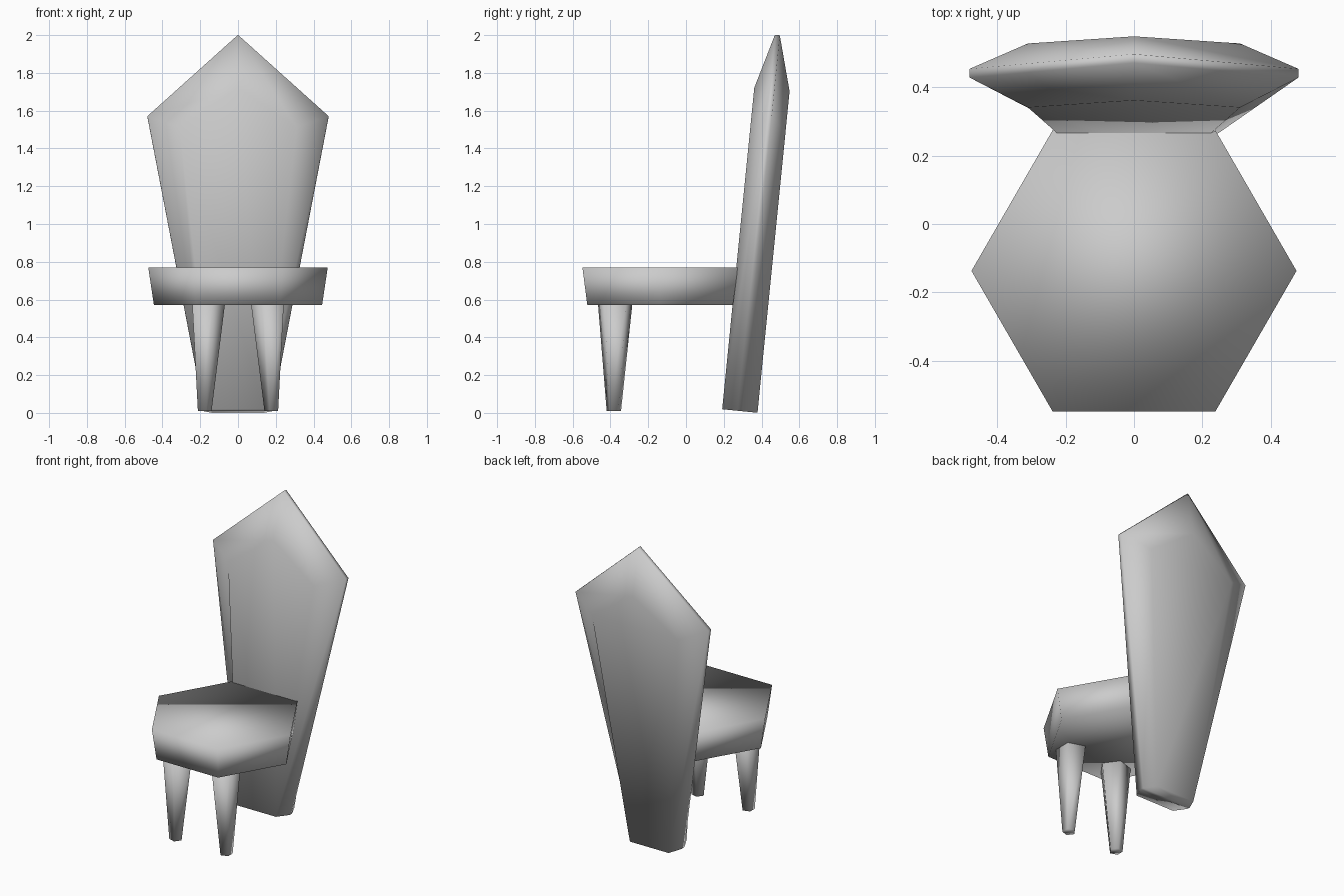
import bpy, bmesh
from math import cos, sin, radians, pi
from mathutils import Matrix, Vector

cube = bpy.data.objects.get("Cube")
if cube:
    bpy.data.objects.remove(cube, do_unlink=True)

grey = bpy.data.materials.new("plain_grey")
grey.use_nodes = True
COLOUR = (0.6, 0.6, 0.6, 1)
grey.diffuse_color = COLOUR
grey.node_tree.nodes["Principled BSDF"].inputs["Base Color"].default_value = COLOUR


def loft(name, rings):
    """Join equal rings of points into one closed, smooth-shaded solid."""
    bm = bmesh.new()
    loops = [[bm.verts.new(p) for p in ring] for ring in rings]
    n = len(loops[0])
    for a, b in zip(loops, loops[1:]):
        for i in range(n):
            j = (i + 1) % n
            bm.faces.new((a[i], a[j], b[j], b[i]))
    bm.faces.new(loops[0])
    bm.faces.new(loops[-1])
    bmesh.ops.recalc_face_normals(bm, faces=bm.faces)
    for f in bm.faces:
        f.smooth = True
    mesh = bpy.data.meshes.new(name)
    bm.to_mesh(mesh)
    bm.free()
    mesh.materials.append(grey)
    obj = bpy.data.objects.new(name, mesh)
    bpy.context.collection.objects.link(obj)
    return obj


def polygon(sides, radius, centre, start=0.0):
    x, y, z = centre
    return [Vector((x + radius * cos(start + 2 * pi * i / sides),
                    y + radius * sin(start + 2 * pi * i / sides), z))
            for i in range(sides)]


# Hexagonal seat, slightly narrower underneath
loft("seat", [polygon(6, 0.445, (0, -0.137, 0.57)),
              polygon(6, 0.475, (0, -0.137, 0.77))])

# Two tapered five-sided front legs, one corner pointing inward
for side, name in ((1, "left_front_leg"), (-1, "right_front_leg")):
    start = pi if side > 0 else 0
    loft(name, [polygon(5, 0.04, (side * 0.18, -0.382, 0.01), start),
                polygon(5, 0.095, (side * 0.165, -0.375, 0.57), start)])


# Gem-shaped backrest reaching the floor, leaning back
def outline(foot, shoulder, shoulder_z, peak_z, depth):
    pts = [(-foot, 0), (foot, 0), (shoulder, shoulder_z),
           (0, peak_z), (-shoulder, shoulder_z)]
    return [Vector((x, depth, z)) for x, z in pts]


face = (0.14, 0.31, 1.50, 1.71)
rim = (0.18, 0.48, 1.567, 2.0)
backrest = loft("backrest", [outline(*face, -0.094), outline(*rim, -0.013),
                             outline(*rim, 0.013), outline(*face, 0.094)])
backrest.data.transform(Matrix.Translation((0, 0.285, 0.01))
                        @ Matrix.Rotation(radians(-5.7), 4, 'X'))
